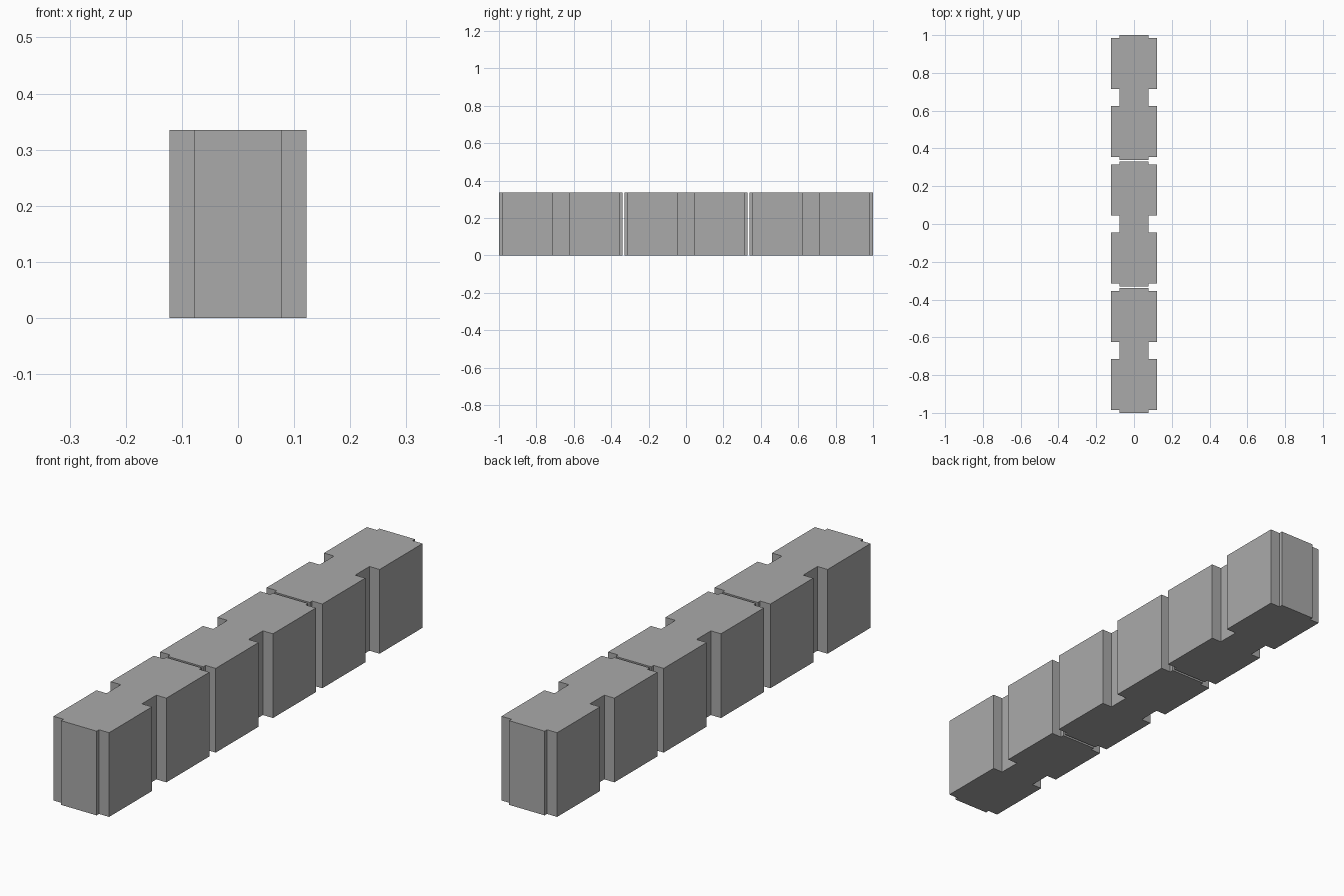
import bpy
import bmesh

cube = bpy.data.objects.get("Cube")
if cube:
    bpy.data.objects.remove(cube, do_unlink=True)

grey = bpy.data.materials.new("concrete grey")
grey.use_nodes = True
colour = (0.4, 0.4, 0.4, 1)
grey.diffuse_color = colour
grey.node_tree.nodes["Principled BSDF"].inputs["Base Color"].default_value = colour

HEIGHT = 0.335
PITCH = 0.67       # spacing between blocks
OUTER = 0.1225     # half width of the block
INNER = 0.078      # half width at the waist and end tabs
WAIST = 0.045      # half length of the side notch
SHOULDER = 0.315   # half length of the full-width body
TIP = 0.33         # half length including the end tabs

# One quarter of the plan outline, from the waist to the end tab
quarter = [(INNER, WAIST), (OUTER, WAIST), (OUTER, SHOULDER),
           (INNER, SHOULDER), (INNER, TIP)]


def mirrored_outline():
    right = [(x, -y) for x, y in reversed(quarter)] + quarter
    return right + [(-x, y) for x, y in reversed(right)]


def make_block(name, y):
    bm = bmesh.new()
    base = bm.faces.new([bm.verts.new((px, py, 0)) for px, py in mirrored_outline()])
    top = bmesh.ops.extrude_face_region(bm, geom=[base])["geom"]
    bmesh.ops.translate(bm, vec=(0, 0, HEIGHT),
                        verts=[v for v in top if isinstance(v, bmesh.types.BMVert)])
    bmesh.ops.recalc_face_normals(bm, faces=bm.faces)
    mesh = bpy.data.meshes.new(name)
    bm.to_mesh(mesh)
    bm.free()
    mesh.materials.append(grey)
    block = bpy.data.objects.new(name, mesh)
    block.location.y = y
    bpy.context.collection.objects.link(block)


# Row of three notched blocks with narrow gaps
for name, step in (("front_block", -1), ("middle_block", 0), ("back_block", 1)):
    make_block(name, step * PITCH)
